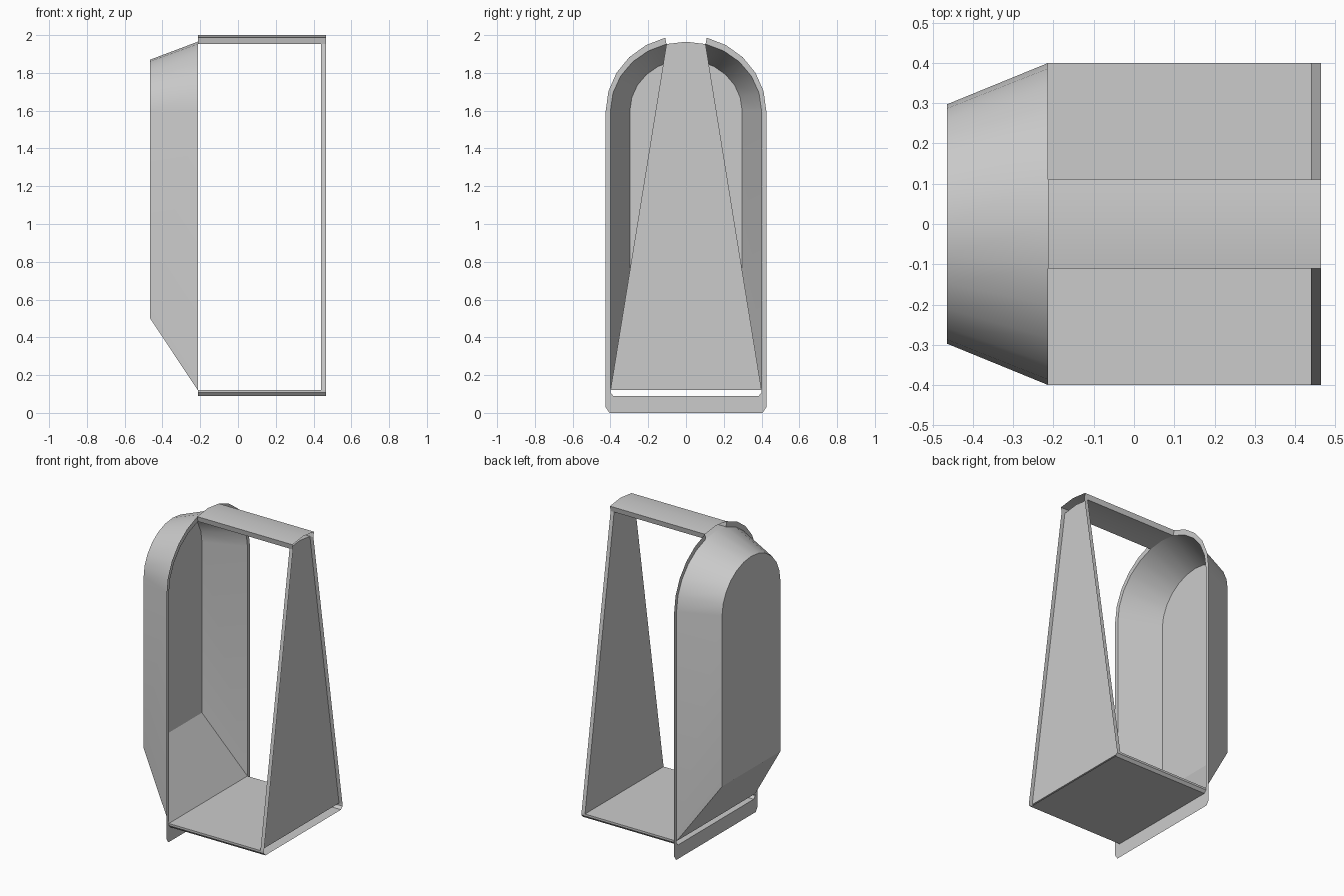
import bpy
from math import cos, sin, pi

if "Cube" in bpy.data.objects:
    bpy.data.objects.remove(bpy.data.objects["Cube"])

X_BACK, X_RIM, X_PANEL, X_END = -0.465, -0.213, 0.44, 0.465
SPRING = 1.6      # height where the arches start


def make(name, verts, faces, smooth=True):
    mesh = bpy.data.meshes.new(name)
    mesh.from_pydata(verts, [], faces)
    obj = bpy.data.objects.new(name, mesh)
    bpy.context.collection.objects.link(obj)
    bpy.ops.object.select_all(action='DESELECT')
    obj.select_set(True)
    bpy.context.view_layer.objects.active = obj
    bpy.ops.object.mode_set(mode='EDIT')
    bpy.ops.mesh.select_all(action='SELECT')
    bpy.ops.mesh.remove_doubles(threshold=0.0001)
    bpy.ops.mesh.normals_make_consistent(inside=False)
    bpy.ops.object.mode_set(mode='OBJECT')
    if smooth:
        bpy.ops.object.shade_smooth_by_angle(angle=0.52)
    return obj


def arc(ry, rz, first=0, last=12):
    """(y, z) points of a 12-sided half ellipse, +y to -y."""
    return [(ry * cos(i * pi / 12), SPRING + rz * sin(i * pi / 12))
            for i in range(first, last + 1)]


def at(x, pts):
    return [(x, y, z) for y, z in pts]


def bridge(name, x0, a, x1, b, closed=False):
    """Sheet between two (y, z) profiles of equal length."""
    n = len(a)
    faces = [(i, (i + 1) % n, n + (i + 1) % n, n + i)
             for i in range(n if closed else n - 1)]
    return make(name, at(x0, a) + at(x1, b), faces)


# Rear hood: arched rim tapering to a smaller flat back
rim = arc(0.4, 0.365) + [(-0.4, 0.12), (0.4, 0.12)]
rear = arc(0.297, 0.27) + [(-0.297, 0.5), (0.297, 0.5)]
n = len(rim)
make("hood", at(X_RIM, rim) + at(X_BACK, rear),
     [(i, (i + 1) % n, n + (i + 1) % n, n + i) for i in range(n)]
     + [tuple(range(n, 2 * n))])

# Flat flange around the rim, open at the crown where the bar passes
under = [(-0.4, 0.12), (-0.4, 0.107), (-0.385, 0.09),
         (0.385, 0.09), (0.4, 0.107), (0.4, 0.12)]
left_in = arc(0.4, 0.365, 7, 12) + under[:3]
left_out = arc(0.425, 0.4, 7, 12) + [(-0.425, 0.12), (-0.425, 0.03), (-0.405, 0)]
inner = left_in + [(-y, z) for y, z in reversed(left_in)]
outer = left_out + [(-y, z) for y, z in reversed(left_out)]
bridge("rim_flange", X_RIM, inner, X_RIM, outer)

# Floor: upper sheet, and a chamfered underside that runs on to the end lip
floor = [(-0.4, 0.12), (0.4, 0.12)]
bridge("floor_top", X_RIM, floor, X_PANEL, floor)
bridge("floor_underside", X_RIM, under, X_END, under)

# Top bar: hollow arched channel with open ends
bar_in = arc(0.4, 0.365, 5, 7)
bar_out = arc(0.425, 0.4, 5, 7)
bridge("bar_underside", X_RIM, bar_in, X_PANEL, bar_in)
bar_shell = [bar_in[0]] + bar_out + [bar_in[-1]]
bridge("bar_cover", X_RIM, bar_shell, X_END, bar_shell)

# Front panel: tapered sheet, recessed behind thin side lips
panel = floor + bar_in
make("front_panel", at(X_PANEL, panel), [tuple(range(len(panel)))], False)
for side, name in ((1, "panel_lip_back"), (-1, "panel_lip_front")):
    edge = [(side * 0.4, 0.12), (side * bar_in[0][0], bar_in[0][1])]
    bridge(name, X_PANEL, edge, X_END, edge)
